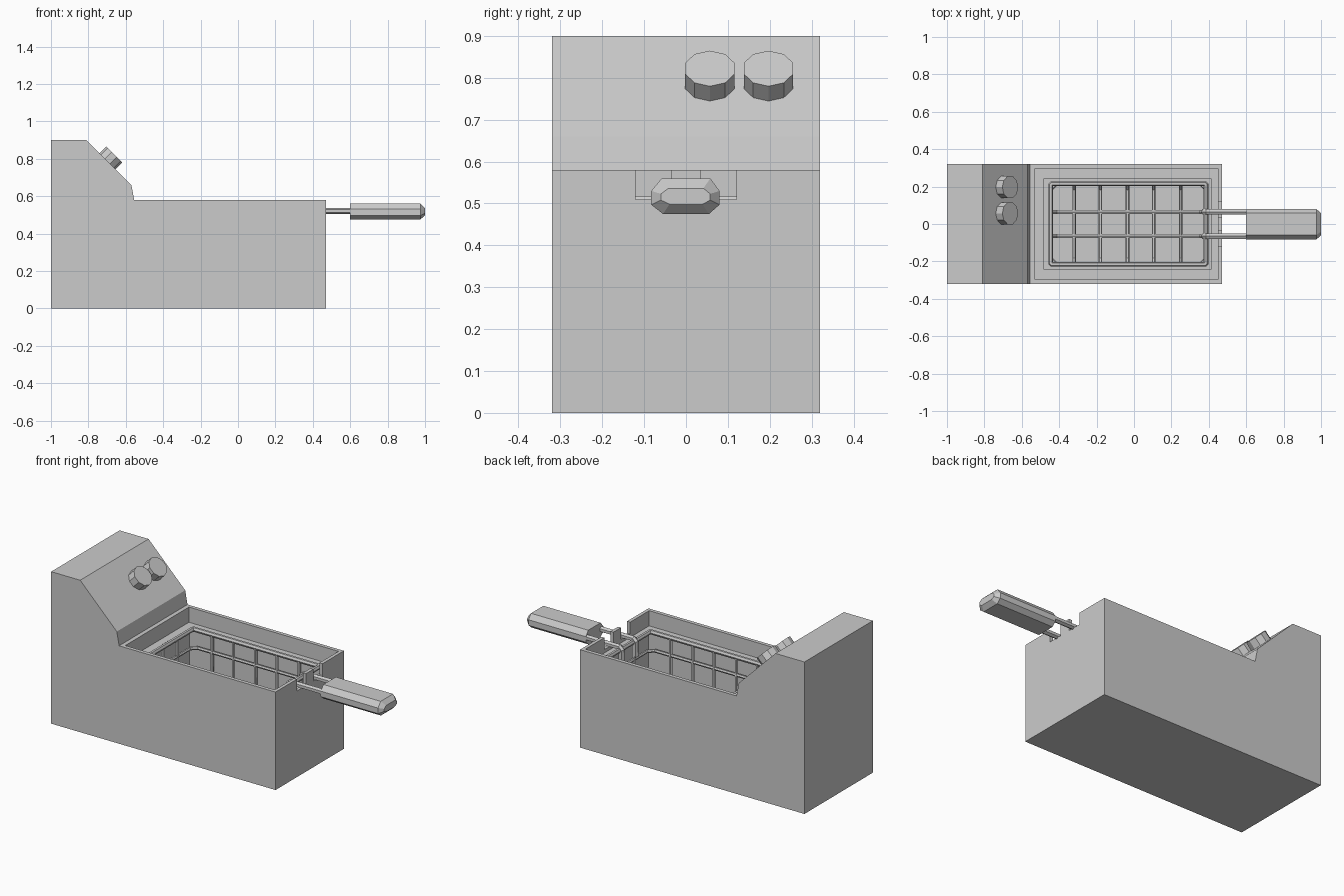
import bpy, bmesh, math
from mathutils import Matrix, Vector

if "Cube" in bpy.data.objects:
    bpy.data.objects.remove(bpy.data.objects["Cube"])


def add_object(name, bm):
    bmesh.ops.recalc_face_normals(bm, faces=bm.faces)
    mesh = bpy.data.meshes.new(name)
    bm.to_mesh(mesh)
    bm.free()
    ob = bpy.data.objects.new(name, mesh)
    bpy.context.collection.objects.link(ob)
    return ob


def loft(name, rings):
    """Skin matching rings of points and cap both ends."""
    bm = bmesh.new()
    vs = [[bm.verts.new(p) for p in ring] for ring in rings]
    n = len(vs[0])
    for a, b in zip(vs, vs[1:]):
        for i in range(n):
            j = (i + 1) % n
            bm.faces.new((a[i], a[j], b[j], b[i]))
    bm.faces.new(vs[0])
    bm.faces.new(vs[-1])
    return add_object(name, bm)


def cut_box(target, name, x, y, z):
    ring = [(x[0], y[0]), (x[1], y[0]), (x[1], y[1]), (x[0], y[1])]
    cutter = loft(name, [[(px, py, h) for px, py in ring] for h in z])
    cutter.hide_render = True
    cutter.hide_viewport = False
    cutter.display_type = 'WIRE'
    mod = target.modifiers.new(name, 'BOOLEAN')
    mod.operation = 'DIFFERENCE'
    mod.solver = 'EXACT'
    mod.object = cutter


def wires(name, paths, radius, cyclic=False):
    cu = bpy.data.curves.new(name, 'CURVE')
    cu.dimensions = '3D'
    cu.bevel_depth = radius
    cu.bevel_resolution = 1
    cu.use_fill_caps = True
    for pts in paths:
        sp = cu.splines.new('POLY')
        sp.points.add(len(pts) - 1)
        for p, co in zip(sp.points, pts):
            p.co = (*co, 1)
        sp.use_cyclic_u = cyclic
        sp.use_smooth = False
    ob = bpy.data.objects.new(name, cu)
    bpy.context.collection.objects.link(ob)
    return ob


# Fryer body with the raised control housing
profile = [(-1, 0), (.47, 0), (.47, .58), (-.555, .58), (-.57, .66), (-.81, .9), (-1, .9)]
body = loft("fryer_body", [[(x, y, z) for x, z in profile] for y in (-.32, .32)])

# Stepped oil tank and the two handle notches either side of a centre tab
cut_box(body, "rim_cutter", (-.53, .45), (-.298, .298), (.49, .8))
cut_box(body, "tank_cutter", (-.485, .415), (-.24, .24), (.08, .6))
for side in (-1, 1):
    cut_box(body, "notch_cutter", (.43, .5), sorted((side * .035, side * .12)), (.51, .8))

# Control knobs, ten-sided, square to the sloped panel
for y in (.057, .197):
    m = Matrix.Translation((-.697, y, .787)) @ Matrix.Rotation(math.radians(45), 4, 'Y')
    loft("control_knob", [[m @ Vector((.06 * math.cos(i * math.tau / 10),
                                       .062 * math.sin(i * math.tau / 10), h))
                           for i in range(10)] for h in (-.01, .05)])

# Basket dimensions
X0, X1, W, TOP, LOW = -.445, .385, .215, .505, .15


def hoop(z, c=.03):
    """Rectangle with clipped corners at height z."""
    return [(X0 + c, -W, z), (X1 - c, -W, z), (X1, -W + c, z), (X1, W - c, z),
            (X1 - c, W, z), (X0 + c, W, z), (X0, W - c, z), (X0, -W + c, z)]


def cradle(a, b, c=.03):
    """Side view of a U-shaped wire running between a and b."""
    return [(a, TOP), (a, LOW + c), (a + c, LOW), (b - c, LOW), (b, LOW + c), (b, TOP)]


# Wire basket: top rim, mid hoops, cross wires and lengthwise wires
wires("basket_rim", [hoop(TOP, .006)], .014, True)
wires("basket_hoops", [hoop(z) for z in (.4, .275)], .010, True)
wires("basket_cross_wires", [[(x, u, z) for u, z in cradle(-W, W)]
                             for x in (-.32, -.18, -.035, .105, .25)], .010)
wires("basket_long_wires", [[(u, y, z) for u, z in cradle(X0, X1)]
                            for y in (-.065, .065)], .012)

# Handle rods hooked over the basket rim
wires("handle_rods", [[(.375, y, .42), (.375, y, .505), (.39, y, .52), (.63, y, .52)]
                      for y in (-.065, .065)], .017)

# Faceted grip with a tapered end
grip = [(-.083, .497), (-.083, .53), (-.058, .56), (.058, .56),
        (.08, .53), (.08, .497), (.055, .475), (-.055, .475)]
loft("handle_grip", [[(x, y * s, .517 + (z - .517) * t) for y, z in grip]
                     for x, s, t in ((.6, 1, 1), (.975, 1, 1), (1, .72, .45))])
